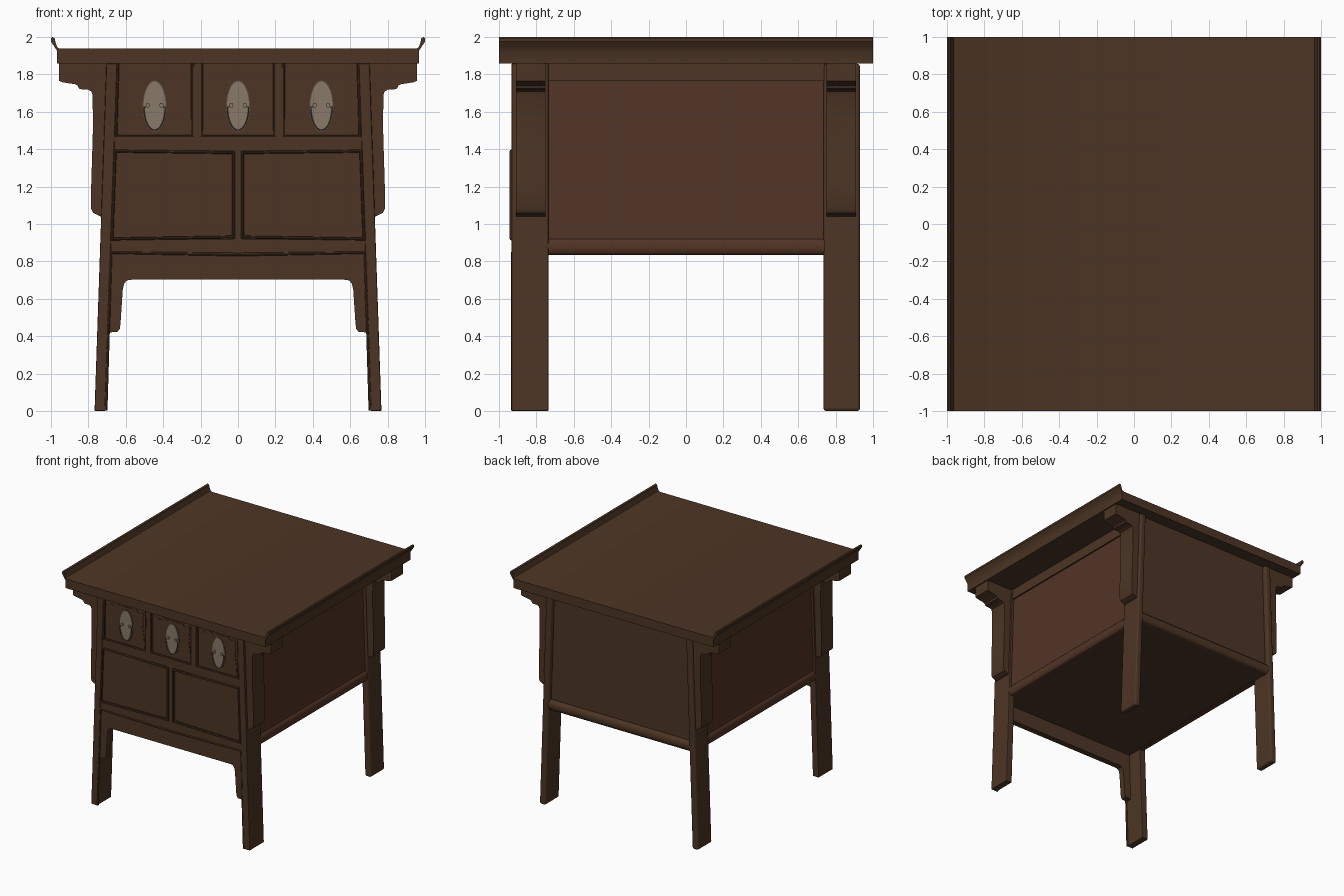
import bpy, bmesh, math

if "Cube" in bpy.data.objects:
    bpy.data.objects.remove(bpy.data.objects["Cube"])

def srgb(r, g, b):
    return tuple(((c / 255 + 0.055) / 1.055) ** 2.4 for c in (r, g, b)) + (1.0,)

def mat(name, rgb):
    m = bpy.data.materials.new(name)
    m.diffuse_color = srgb(*rgb)
    m.use_nodes = True
    m.node_tree.nodes["Principled BSDF"].inputs["Base Color"].default_value = m.diffuse_color
    return m

WOOD = mat("brown wood", (76, 53, 36))
RED = mat("reddish panel wood", (81, 52, 37))
METAL = mat("pale metal", (136, 122, 106))
RIM = mat("dull metal", (88, 76, 64))

def finish(ob, m, bevel=0, seg=2, smooth=False):
    ob.data.materials.clear()
    ob.data.materials.append(m)
    bpy.ops.object.select_all(action='DESELECT')
    ob.select_set(True)
    bpy.context.view_layer.objects.active = ob
    if smooth:
        bpy.ops.object.shade_smooth_by_angle(angle=math.radians(35))
    if bevel:
        b = ob.modifiers.new("bevel", 'BEVEL')
        b.width, b.segments, b.limit_method = bevel, seg, 'ANGLE'
    return ob

def prism(name, pts, a, b, m=WOOD, axis='y', **kw):
    """Extrude a profile: (x,z) along y, or (y,z) along x."""
    bm = bmesh.new()
    put = (lambda p, t: (p[0], t, p[1])) if axis == 'y' else (lambda p, t: (t, p[0], p[1]))
    va = [bm.verts.new(put(p, a)) for p in pts]
    vb = [bm.verts.new(put(p, b)) for p in pts]
    bm.faces.new(va)
    bm.faces.new(vb[::-1])
    n = len(pts)
    for i in range(n):
        bm.faces.new((va[i], vb[i], vb[(i + 1) % n], va[(i + 1) % n]))
    bmesh.ops.recalc_face_normals(bm, faces=bm.faces)
    me = bpy.data.meshes.new(name)
    bm.to_mesh(me)
    bm.free()
    ob = bpy.data.objects.new(name, me)
    bpy.context.collection.objects.link(ob)
    return finish(ob, m, **kw)

def rect(x0, x1, z0, z1):
    return [(x0, z0), (x1, z0), (x1, z1), (x0, z1)]

def tube(name, pts, y, r, m=WOOD, cyclic=False, res=2):
    """Round moulding following (x,z) points at depth y."""
    cu = bpy.data.curves.new(name, 'CURVE')
    cu.dimensions = '3D'
    sp = cu.splines.new('POLY')
    sp.points.add(len(pts) - 1)
    for p, (x, z) in zip(sp.points, pts):
        p.co = (x, y, z, 1)
    sp.use_cyclic_u = cyclic
    cu.bevel_depth, cu.bevel_resolution, cu.use_fill_caps = r, res, True
    ob = bpy.data.objects.new(name, cu)
    bpy.context.collection.objects.link(ob)
    bpy.ops.object.select_all(action='DESELECT')
    ob.select_set(True)
    bpy.context.view_layer.objects.active = ob
    bpy.ops.object.convert(target='MESH')
    return finish(bpy.context.object, m, smooth=True)

def oval(cx, cz, rx, rz, n=36):
    return [(cx + rx * math.cos(2 * math.pi * i / n), cz + rz * math.sin(2 * math.pi * i / n)) for i in range(n)]

def xo(z):            # outer face of the splayed legs
    return 0.767 - 0.034 * z

TOP = 1.857

# table top with upturned ends
end = [(0.967, TOP), (0.967, 1.925), (0.983, 1.95), (1.0, 1.975), (0.999, 1.993), (0.992, 2.0),
       (0.98, 1.992), (0.974, 1.965), (0.966, 1.945), (0.953, 1.937)]
prism("table_top", end + [(-x, z) for x, z in reversed(end)], -1, 1, smooth=True)

# cabinet body, reddish on the sides
body = prism("cabinet_body", [(-xo(.837) + .02, .837), (xo(.837) - .02, .837),
                              (xo(TOP) - .02, TOP), (-xo(TOP) + .02, TOP)], -0.885, 0.89)
body.data.materials.append(RED)
for f in body.data.polygons:
    if abs(f.normal.x) > 0.9:
        f.material_index = 1

# rounded rail section
def bulge(c, s, depth=0.022):
    arc = [(c + s * depth * math.cos(a), 0.878 + 0.043 * math.sin(a))
           for a in [math.radians(-90 + 22.5 * i) for i in range(9)]]
    return arc + [(c - s * 0.04, 0.921), (c - s * 0.04, 0.835)]

bracket = [(0.69, TOP), (0.957, TOP), (0.957, 1.765), (0.935, 1.757), (0.87, 1.747), (0.857, 1.74), (0.85, 1.724),
           (0.835, 1.72), (0.80, 1.718), (0.784, 1.708), (0.777, 1.69), (0.776, 1.5), (0.785, 1.2),
           (0.785, 1.08), (0.775, 1.06), (0.755, 1.05), (0.735, 1.04), (0.70, 1.04)]
for s, side in ((-1, "left"), (1, "right")):
    leg = [(s * (xo(z) - d), z) for z, d in ((0, 0), (TOP, 0), (TOP, .058), (0, .058))]
    prism(f"front_leg_{side}", leg, -0.933, -0.735, bevel=0.006)
    prism(f"back_leg_{side}", leg, 0.735, 0.93, bevel=0.016, seg=3)
    # stepped brackets outside the legs
    br = [(s * x, z) for x, z in bracket]
    prism(f"front_bracket_{side}", br, -0.91, -0.75, smooth=True)
    prism(f"back_bracket_{side}", br, 0.75, 0.91, smooth=True)
    # side rails
    prism(f"upper_side_rail_{side}", [(s * (xo(z) - d), z) for z, d in
          ((1.765, .006), (TOP, .006), (TOP, .05), (1.765, .05))], -0.74, 0.74)
    prism(f"lower_side_rail_{side}", bulge(s * 0.714, s), -0.74, 0.74, RED, smooth=True)

# back rail
prism("lower_back_rail", bulge(0.9, 1, 0.027), -0.70, 0.70, axis='x', smooth=True)

# front frame: rails and stiles
prism("lower_front_rail", rect(-0.69, 0.69, 0.84, 0.917), -0.927, -0.87)
prism("middle_front_rail", rect(-0.67, 0.67, 1.392, 1.465), -0.927, -0.87)
prism("door_stile", rect(-0.027, 0.027, 0.9, 1.4), -0.927, -0.87)
for s, side in ((-1, "left"), (1, "right")):
    prism(f"drawer_stile_{side}", rect(s * .22 - .025, s * .22 + .025, 1.45, TOP), -0.927, -0.87)
    prism(f"corner_stile_{side}", [(s * x, z) for x, z in
          ((.72, .84), (.68, .84), (.65, TOP), (.69, TOP))], -0.927, -0.87)

# doors with raised beading
for s, side in ((-1, "left"), (1, "right")):
    edge = [(s * .674, .92), (s * .657, 1.39), (s * .025, 1.382), (s * .025, .93)]
    prism(f"door_panel_{side}", edge, -0.91, -0.88)
    tube(f"door_beading_{side}", edge, -0.932, 0.011, cyclic=True)

# drawers with carved plate and oval handle
for cx, l, r, tag in ((-0.446, -.652, -.243, "left"), (0, -.195, .195, "middle"), (0.446, .243, .652, "right")):
    prism(f"drawer_front_{tag}", rect(l, r, 1.46, TOP), -0.897, -0.88)
    tube(f"drawer_beading_{tag}", [(l + .008 * (l < -.5), TOP), (l, 1.47), (r, 1.47), (r - .008 * (r > .5), TOP)], -0.921, 0.009)
    half = [(.175, 1.475), (.168, 1.57), (.155, 1.66), (.163, 1.70), (.155, 1.73), (.165, 1.765), (.15, 1.785),
            (.13, 1.77), (.105, 1.775), (.09, 1.795), (.06, 1.785), (.03, 1.79)]
    prism(f"drawer_carving_{tag}", [(cx + x, z) for x, z in half] + [(cx - x, z) for x, z in reversed(half)], -0.901, -0.895)
    prism(f"handle_rim_{tag}", oval(cx, 1.63, .064, .138), -0.904, -0.897, RIM, smooth=True)
    prism(f"handle_plate_{tag}", oval(cx, 1.63, .059, .132), -0.908, -0.902, METAL, smooth=True)
    # hanging bail and its studs
    arc = [(cx + .056 * math.cos(a), 1.625 - .122 * math.sin(a)) for a in [math.pi * i / 16 for i in range(17)]]
    tube(f"handle_bail_{tag}", [(cx + .03, 1.632)] + arc + [(cx - .03, 1.632)], -0.913, 0.005, RIM, res=1)
    for s in (-1, 1):
        prism(f"handle_stud_{tag}_{'left' if s < 0 else 'right'}", oval(cx + s * .036, 1.635, .011, .013, 12),
              -0.918, -0.904, METAL, smooth=True)

# front apron with drop ends
drop = [(.683, .86), (.695, .42), (.645, .423), (.632, .44), (.628, .47), (.622, .56), (.616, .65),
        (.608, .682), (.595, .698), (.57, .702)]
prism("front_apron", drop + [(-x, z) for x, z in reversed(drop)], -0.922, -0.87, smooth=True)

# beading over the apron and down the legs
tube("apron_beading", [(-.707, .003), (-.679, .847), (0, .837), (.679, .847), (.707, .003)], -0.927, 0.009)
